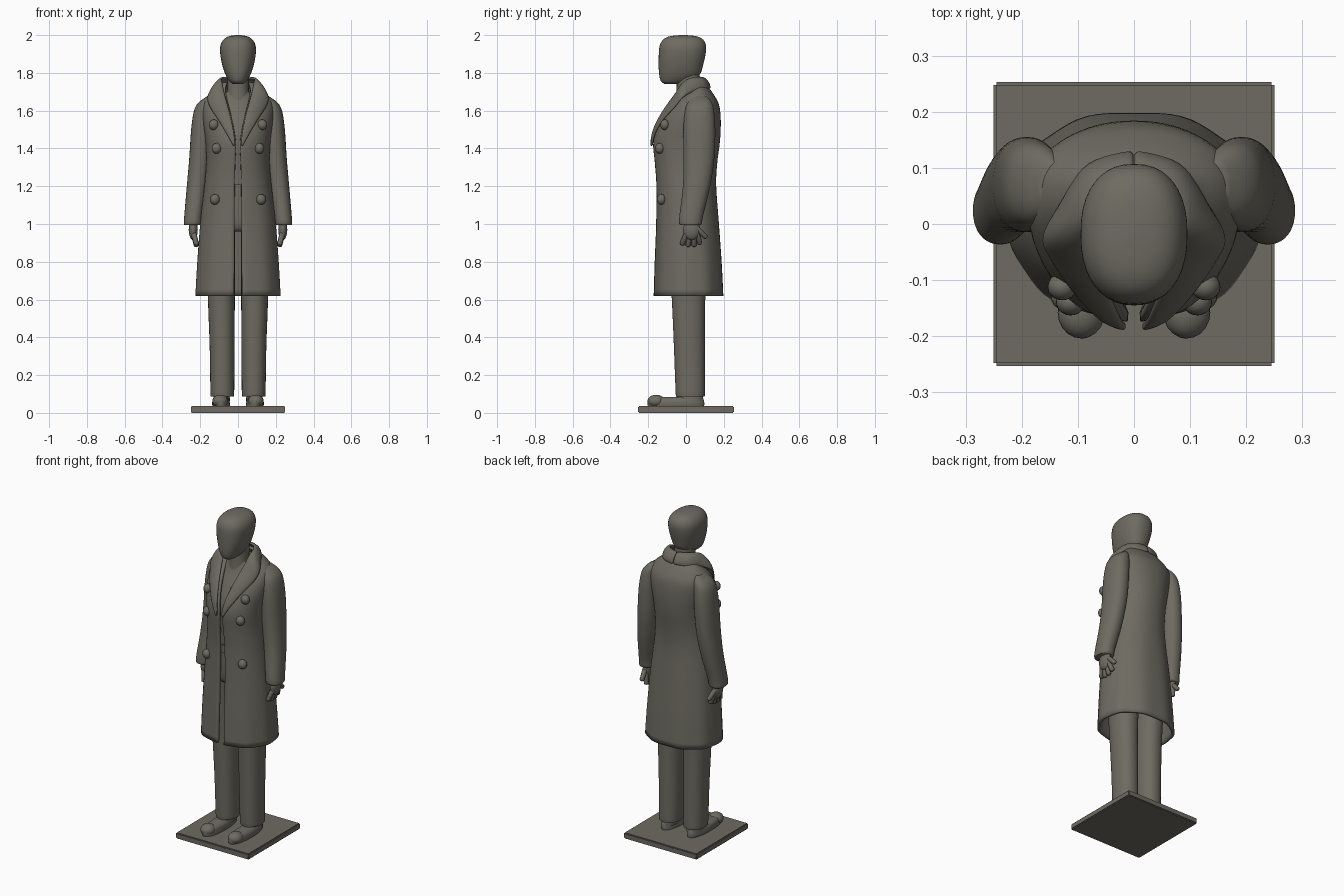
import bpy, bmesh, math
from mathutils import Vector

if "Cube" in bpy.data.objects:
    bpy.data.objects.remove(bpy.data.objects["Cube"])

mat = bpy.data.materials.new("dark stone grey")
mat.diffuse_color = (0.155, 0.147, 0.120, 1)
mat.use_nodes = True
mat.node_tree.nodes["Principled BSDF"].inputs["Base Color"].default_value = mat.diffuse_color


def finish(name, bm, angle=50, solid=0, offset=-1, subsurf=0):
    me = bpy.data.meshes.new(name)
    bm.to_mesh(me)
    bm.free()
    ob = bpy.data.objects.new(name, me)
    bpy.context.collection.objects.link(ob)
    me.materials.append(mat)
    if solid:
        m = ob.modifiers.new("thickness", 'SOLIDIFY')
        m.thickness, m.offset = solid, offset
    if subsurf:
        m = ob.modifiers.new("smooth", 'SUBSURF')
        m.levels = m.render_levels = subsurf
    bpy.ops.object.select_all(action='DESELECT')
    ob.select_set(True)
    bpy.context.view_layer.objects.active = ob
    bpy.ops.object.shade_smooth_by_angle(angle=math.radians(angle))
    return ob


def spline(rows, steps):
    """Catmull-Rom interpolation of equal-length tuples."""
    out = []
    for i in range(len(rows) - 1):
        p = [rows[max(0, min(len(rows) - 1, i + k))] for k in (-1, 0, 1, 2)]
        for s in range(steps):
            t = s / steps
            out.append([0.5 * (2 * b + (c - a) * t + (2 * a - 5 * b + 4 * c - d) * t * t
                               + (3 * b - a - 3 * c + d) * t ** 3) for a, b, c, d in zip(*p)])
    return out + [list(rows[-1])]


def loft(name, rows, n=40, power=2.2, side=1, solid=0, steps=4, fold=None):
    """Rows from bottom up: z, centre x, half width, front y, back y (, half gap at the front)."""
    bm = bmesh.new()
    rings = []
    for r in spline(rows, steps):
        z, cx, rx, y0, y1 = r[:5]
        gap = r[5] if len(r) > 5 else 0
        t0 = math.asin((gap / rx) ** (power / 2)) if gap else 0
        cnt = n + 1 if gap else n
        ring = []
        for j in range(cnt):
            t = t0 + (2 * math.pi - 2 * t0) * j / n
            s, c = math.sin(t), math.cos(t)
            k = 1 + (fold(z, t) if fold else 0)
            x = math.copysign(abs(s) ** (2 / power), s) * rx * k
            y = (y0 + y1) / 2 - math.copysign(abs(c) ** (2 / power), c) * (y1 - y0) / 2 * k
            ring.append(bm.verts.new((side * cx + x, y, z)))
        rings.append(ring)
    closed = len(rows[0]) == 5
    for a, b in zip(rings, rings[1:]):
        for j in range(n):
            k = (j + 1) % len(a)
            bm.faces.new((a[j], a[k], b[k], b[j]))
    if closed:
        bm.faces.new(rings[0][::-1])
        bm.faces.new(rings[-1])
    return finish(name, bm, solid=solid)


def ball(name, loc, radii):
    bm = bmesh.new()
    bmesh.ops.create_uvsphere(bm, u_segments=20, v_segments=12, radius=1)
    for v in bm.verts:
        v.co = Vector(loc) + Vector([a * b for a, b in zip(v.co, radii)])
    return finish(name, bm, 80)


def capsule(name, a, b, r):
    """Rounded finger between two points."""
    bm = bmesh.new()
    a, b = Vector(a), Vector(b)
    bmesh.ops.create_uvsphere(bm, u_segments=12, v_segments=8, radius=r)
    q = (b - a).to_track_quat('Z', 'Y')
    for v in bm.verts:
        v.co = q @ v.co + (b if v.co.z > 0 else a)
    return finish(name, bm, 80)


# Base plate
bm = bmesh.new()
bmesh.ops.create_cube(bm, size=1)
for v in bm.verts:
    v.co = (v.co.x * 0.5, v.co.y * 0.506, v.co.z * 0.036 + 0.018)
bmesh.ops.bevel(bm, geom=bm.edges[:], offset=0.005, segments=2, affect='EDGES')
finish("base_plate", bm, 30)

# Head and neck
loft("head", [(1.742, 0, .028, -.115, -.03), (1.756, 0, .046, -.133, .02), (1.79, 0, .066, -.142, .072),
              (1.84, 0, .083, -.145, .09), (1.90, 0, .094, -.144, .104), (1.945, 0, .093, -.139, .106),
              (1.977, 0, .076, -.12, .09), (1.994, 0, .048, -.085, .055), (2.0, 0, .012, -.03, 0)],
     power=2.3)
loft("neck", [(1.6, 0, .07, -.06, .085), (1.7, 0, .058, -.05, .075), (1.82, 0, .054, -.05, .072)])

# Shirt torso, waistband and trousers seat
loft("shirt", [(1.15, 0, .14, -.115, .12), (1.3, 0, .14, -.125, .13), (1.45, 0, .145, -.135, .14),
               (1.56, 0, .14, -.1, .14), (1.64, 0, .11, -.06, .12), (1.7, 0, .065, -.04, .08)])
loft("belt", [(1.165, 0, .145, -.128, .125), (1.21, 0, .145, -.128, .125)])
loft("trouser_seat", [(.96, 0, .14, -.09, .13), (1.0, 0, .155, -.115, .14), (1.17, 0, .145, -.122, .125)])


# Long coat, open at the front, with soft folds toward the hem
def folds(z, t):
    f = max(0, min(1, (1.2 - z) / 0.6))
    return 0.012 * f * math.cos(9 * t)


loft("coat", [(.62, 0, .225, -.17, .2, .022), (.8, 0, .215, -.165, .19, .02), (1.0, 0, .2, -.158, .175, .02),
              (1.2, 0, .178, -.157, .16, .018), (1.32, 0, .168, -.165, .165, .015),
              (1.44, 0, .172, -.173, .18, .012), (1.55, 0, .187, -.138, .184, .03),
              (1.63, 0, .188, -.082, .175, .05), (1.68, 0, .16, -.035, .15, .062),
              (1.72, 0, .115, .0, .122, .068), (1.75, 0, .088, .01, .092, .06)],
     n=72, solid=0.016, fold=folds)

# Collar and lapels: one strip from the back of the neck down to the closing point
strip = [(0, .082, 1.775, 0, .128, 1.715), (.055, .066, 1.777, .08, .105, 1.712),
         (.086, .025, 1.772, .125, .04, 1.70), (.082, -.01, 1.75, .162, -.02, 1.665),
         (.07, -.05, 1.69, .148, -.06, 1.615), (.046, -.115, 1.60, .108, -.118, 1.555),
         (.024, -.168, 1.5, .062, -.165, 1.48), (.014, -.183, 1.42, .022, -.182, 1.41)]
for side, label in ((1, "right"), (-1, "left")):
    bm = bmesh.new()
    grid = []
    for r in spline(strip, 3):
        a, b = Vector(r[:3]), Vector(r[3:])
        w = (b - a).length
        row = []
        for k in range(5):
            u = k / 4
            p = a.lerp(b, u) + Vector((0.25, -0.25 if a.y < 0.02 else 0.5, 0.6)) * w * 0.9 * u * (1 - u)
            row.append(bm.verts.new((side * p.x if abs(p.x) > .01 or a.y < 0 else 0, p.y, p.z)))
        grid.append(row)
    grid[0][1].co.x = grid[0][2].co.x = grid[0][3].co.x = 0
    for a, b in zip(grid, grid[1:]):
        for k in range(4):
            f = (a[k], b[k], b[k + 1], a[k + 1])
            bm.faces.new(f if side < 0 else f[::-1])
    finish(label + "_lapel", bm, 60, solid=0.014, offset=0, subsurf=1)

    # Coat buttons
    for i, (x, y, z) in enumerate(((.128, -.112, 1.525), (.113, -.139, 1.4), (.122, -.13, 1.13))):
        ball(f"{label}_button_{i + 1}", (side * x, y, z), (.026, .024, .028))

    # Sleeve
    loft(label + "_sleeve", [(.995, .241, .043, -.03, .078), (1.005, .239, .048, -.036, .084),
                             (1.05, .235, .049, -.034, .092), (1.2, .216, .055, -.016, .128),
                             (1.35, .2, .058, -.014, .15), (1.5, .19, .058, -.014, .155),
                             (1.6, .18, .053, -.005, .148), (1.645, .165, .042, .01, .135),
                             (1.675, .145, .02, .035, .11)], side=side)

    # Hand with fingers and thumb
    ball(label + "_palm", (side * .237, .03, .97), (.024, .045, .055))
    for i, (y, z) in enumerate(((-.018, .9), (.012, .892), (.043, .893), (.072, .905))):
        capsule(f"{label}_finger_{i + 1}", (side * .238, .01 + i * .015, .965), (side * .222, y, z), .0145)
    capsule(label + "_thumb", (side * .24, .055, .98), (side * .23, .1, .935), .0145)

    # Trouser leg
    loft(label + "_trouser_leg", [(.095, .083, .061, -.052, .098), (.11, .083, .063, -.055, .1),
                                  (.35, .084, .066, -.064, .1), (.6, .088, .071, -.075, .102),
                                  (.85, .09, .074, -.09, .12), (1.02, .085, .07, -.1, .13)], side=side)

    # Shoe: rounded sole, toe cap and ankle
    loft(label + "_shoe", [(.03, .088, .046, -.2, .095), (.05, .09, .047, -.204, .097),
                           (.072, .09, .042, -.2, .093), (.084, .09, .03, -.18, .085)], side=side)
    ball(label + "_toe_cap", (side * .094, -.158, .062), (.042, .046, .034))
    loft(label + "_ankle", [(.06, .087, .044, -.06, .092), (.12, .085, .04, -.035, .088)], side=side)
